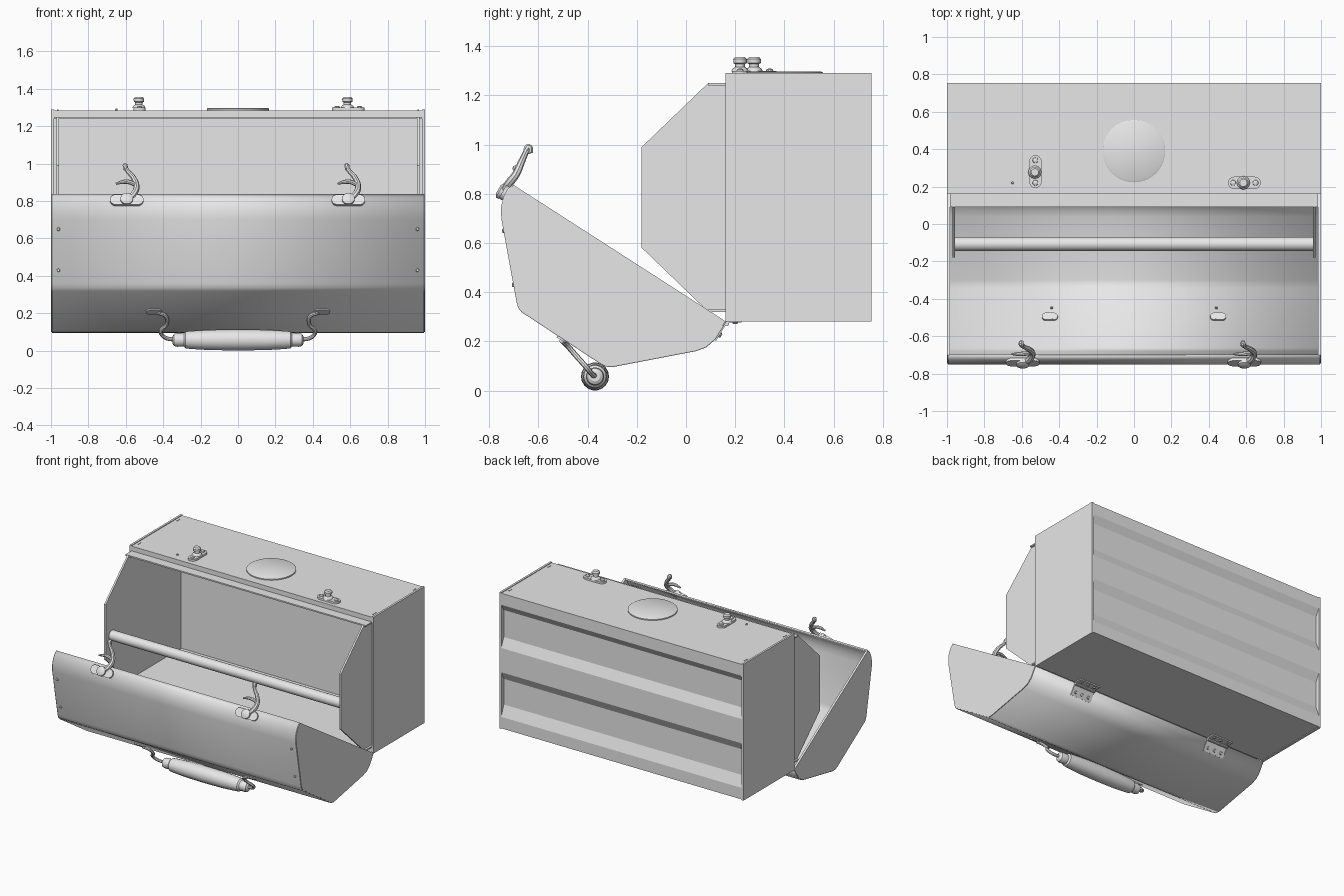
import bpy, bmesh, math
from mathutils import Matrix, Vector

cube = bpy.data.objects.get("Cube")
if cube:
    bpy.data.objects.remove(cube, do_unlink=True)

steel = bpy.data.materials.new("grey_steel")
steel.use_nodes = True
GREY = (0.8, 0.8, 0.8, 1)
steel.diffuse_color = GREY
for node in steel.node_tree.nodes:
    if node.type == 'BSDF_PRINCIPLED':
        node.inputs["Base Color"].default_value = GREY


def finish(ob, smooth=True):
    """Give an object its colour and shading."""
    if not ob.data.materials:
        ob.data.materials.append(steel)
    bpy.ops.object.select_all(action='DESELECT')
    ob.select_set(True)
    bpy.context.view_layer.objects.active = ob
    if smooth:
        bpy.ops.object.shade_smooth_by_angle(angle=math.radians(32))
    return ob


def add_mesh(name, bm, matrix=None, smooth=True):
    bmesh.ops.recalc_face_normals(bm, faces=bm.faces)
    mesh = bpy.data.meshes.new(name)
    bm.to_mesh(mesh)
    bm.free()
    ob = bpy.data.objects.new(name, mesh)
    bpy.context.collection.objects.link(ob)
    if matrix:
        mesh.transform(matrix)
    return finish(ob, smooth)


def frame(origin, u, v):
    """Matrix with local axes u, v and their cross product."""
    u, v = Vector(u).normalized(), Vector(v).normalized()
    m = Matrix((u, v, u.cross(v))).transposed().to_4x4()
    m.translation = Vector(origin)
    return m


def prism(name, pts, depth, matrix, smooth=False):
    """Extrude a flat outline along local z."""
    bm = bmesh.new()
    face = bm.faces.new([bm.verts.new((a, b, 0)) for a, b in pts])
    top = bmesh.ops.extrude_face_region(bm, geom=[face])["geom"]
    bmesh.ops.translate(bm, vec=(0, 0, depth),
                        verts=[g for g in top if isinstance(g, bmesh.types.BMVert)])
    return add_mesh(name, bm, matrix, smooth)


def along_x(name, pts, x0, x1, smooth=False):
    """Extrude a (y, z) outline from x0 to x1."""
    return prism(name, pts, x1 - x0, frame((x0, 0, 0), (0, 1, 0), (0, 0, 1)), smooth)


def lathe(name, profile, matrix, sides=20):
    """Spin (radius, height) pairs around local z, closed at both ends."""
    bm = bmesh.new()
    rings = [[bm.verts.new((r * math.cos(math.tau * i / sides),
                            r * math.sin(math.tau * i / sides), h))
              for i in range(sides)] for r, h in profile]
    for a, b in zip(rings, rings[1:]):
        for i in range(sides):
            j = (i + 1) % sides
            bm.faces.new((a[i], a[j], b[j], b[i]))
    bm.faces.new(rings[0])
    bm.faces.new(rings[-1])
    return add_mesh(name, bm, matrix)


def pill(length, width, steps=8):
    """Outline of a strip with round ends."""
    r, half = width / 2, (length - width) / 2
    pts = []
    for side in (1, -1):
        for i in range(steps + 1):
            a = -math.pi / 2 + math.pi * i / steps
            pts.append((side * (half + r * math.cos(a)), side * r * math.sin(a)))
    return pts


def tube(name, pts, radius, radii=None):
    """Smooth round bar through points, with optional taper."""
    cu = bpy.data.curves.new(name, 'CURVE')
    cu.dimensions = '3D'
    cu.bevel_depth, cu.bevel_resolution, cu.use_fill_caps = radius, 2, True
    sp = cu.splines.new('BEZIER')
    sp.bezier_points.add(len(pts) - 1)
    sp.resolution_u = 6
    for i, (bp, p) in enumerate(zip(sp.bezier_points, pts)):
        bp.co = p
        bp.handle_left_type = bp.handle_right_type = 'AUTO'
        bp.radius = radii[i] if radii else 1
    ob = bpy.data.objects.new(name, cu)
    bpy.context.collection.objects.link(ob)
    finish(ob, False)
    bpy.ops.object.convert(target='MESH')
    return finish(bpy.context.view_layer.objects.active)


# Case shell: folded sheet with pressed back panel and a front lip
outer = [(.16, 1.285), (.755, 1.285), (.755, 1.2), (.725, 1.15), (.725, .95),
         (.755, .88), (.755, .7), (.725, .64), (.725, .45), (.755, .37),
         (.755, .285), (.16, .285)]
inner = [(.16, .32), (.09, .32), (.09, .33), (.7, .33),
         (.7, 1.24), (.09, 1.24), (.09, 1.25), (.16, 1.25)]
along_x("case_shell", outer + inner, -.985, .985)

# Case ends, and shaped inner side panels
end_outline = [(.16, .28), (.755, .28), (.755, 1.29), (.16, 1.29)]
panel_outline = [(.71, .32), (.09, .32), (-.18, .58), (-.18, .99), (.09, 1.25), (.71, 1.25)]
for side, tag in ((1, "left"), (-1, "right")):
    along_x("case_end_" + tag, end_outline, side * .985, side * 1.0)
    along_x("side_panel_" + tag, panel_outline, side * .957, side * .97)
    # Small slots on the top corners
    for y in (.22, .68):
        prism("corner_slot", pill(.04, .008, 3), .003,
              frame((side * .965, y, 1.285), (0, 1, 0), (-1, 0, 0)))

# Cross bar between the side panels
lathe("cross_bar", [(.037, -.96), (.037, .96)], frame((0, -.107, .735), (0, 1, 0), (0, 0, 1)))

# Lid: rounded sheet with flat ends
lid = [(-.70, .835), (-.722, .815), (-.738, .785), (-.747, .745), (-.746, .70),
       (-.684, .36), (-.678, .338), (-.665, .322), (-.345, .112), (-.325, .102),
       (-.30, .10), (.04, .165), (.08, .18), (.115, .21), (.16, .282)]
bm = bmesh.new()
rows = [[bm.verts.new((x, y, z)) for x in (-.995, .995)] for y, z in lid]
for a, b in zip(rows, rows[1:]):
    bm.faces.new((a[0], a[1], b[1], b[0]))
sheet = add_mesh("lid_sheet", bm)
solid = sheet.modifiers.new("thickness", 'SOLIDIFY')
solid.thickness, solid.offset = .01, 0
for side, tag in ((1, "left"), (-1, "right")):
    along_x("lid_end_" + tag, lid, side * .985, side * 1.0)
    # Rivets on the lid face
    for z in (.43, .65):
        y = -.746 + (.70 - z) * .182
        lathe("lid_rivet", [(.01, 0), (.007, .008)],
              frame((side * .96, y - .003, z), (1, 0, 0), (0, 0, 1)), 8)

# Round badge plate on the top
top = frame((0, .39, 1.285), (1, 0, 0), (0, 1, 0))
lathe("round_plate", [(.167, 0), (.167, .008), (.16, .012)], top, 40)
lathe("top_rivet", [(.007, 0), (.005, .009)], frame((-.65, .22, 1.285), (1, 0, 0), (0, 1, 0)), 8)

# Catches on the top: plate, post, head and two screws
for cx, cy, kx, ky, axis in ((-.527, .28, -.53, .277, (0, 1, 0)), (.59, .22, .585, .22, (1, 0, 0))):
    u = Vector(axis)
    v = Vector((-u.y, u.x, 0))
    m = frame((cx, cy, 1.285), u, v)
    prism("catch_plate", pill(.175, .066), .014, m)
    lathe("catch_post", [(.036, .012), (.03, .024), (.02, .03), (.02, .042), (.027, .046),
                         (.028, .062), (.02, .071)], frame((kx, ky, 1.285), u, v), 12)
    for s in (-1, 1):
        lathe("catch_screw", [(.016, .012), (.014, .02), (.006, .024)],
              m @ Matrix.Translation((s * .06, 0, 0)), 10)

# Latches on the lid edge: mounting plate, pivot, arm, hooked tip and finger tab
for cx in (-.595, .59):
    m = frame((cx, -.732, .80), (1, 0, 0), (0, .5, .866))
    prism("latch_plate", pill(.18, .062), .016, m)
    lathe("latch_pivot", [(.034, .014), (.034, .028), (.02, .036)], m, 14)

    def on_arm(dx, z, lift=0):
        return (cx + dx, -.727 + (z - .8) * .45 - lift, z)
    tube("latch_arm", [on_arm(0, .80, .015), on_arm(.04, .84, .012), on_arm(.052, .88),
                       on_arm(.035, .925), on_arm(.005, .96), on_arm(-.005, .975)],
         .016, [1.1, 1.1, 1, .9, .75, .75])
    tube("latch_hook", [on_arm(-.005, .97), (cx - .008, -.64, .988), (cx - .005, -.632, .965)],
         .013, [1, 1.1, .8])
    tube("latch_tab", [on_arm(.05, .885), on_arm(.01, .902, .012), on_arm(-.02, .902, .014),
                       on_arm(-.058, .892, .01)], .011, [1, 1.1, 1, .5])

# Carrying handle: turned grip with bent wire arms and brackets
half = [(.02, .35), (.033, .342), (.037, .325), (.036, .29), (.046, .28), (.049, .25), (.055, .15)]
grip = [(r, -h) for r, h in half] + [(.057, 0)] + [(r, h) for r, h in reversed(half)]
lathe("handle_grip", grip, frame((0, -.37, .057), (0, 1, 0), (0, 0, 1)), 18)
for s in (1, -1):
    path = [(.33, -.37, .058), (.39, -.385, .07), (.413, -.41, .10), (.38, -.45, .145),
            (.388, -.485, .185), (.43, -.505, .203)]
    tube("handle_wire", [(s * x, y, z) for x, y, z in path], .011)
    m = frame((s * .45, -.50, .216), (1, 0, 0), (0, -.84, .54)) @ Matrix.Rotation(math.pi, 4, 'X')
    prism("handle_bracket", pill(.085, .045), .014, m)
    prism("handle_bracket_under", pill(.085, .045), -.014, m)
    # Bracket rivets inside the lid
    for y, z in ((-.45, .184), (-.51, .223)):
        lathe("bracket_rivet", [(.008, 0), (.006, .014)],
              frame((s * .44, y, z), (1, 0, 0), (0, .84, -.54)), 8)

# Hinges: knuckle, case leaf, lid leaf and screws
for cx in (-.59, .57):
    lathe("hinge_knuckle", [(.011, -.085), (.011, .085)],
          frame((cx, .165, .272), (0, 1, 0), (0, 0, 1)), 10)
    along_x("case_leaf", [(.165, .276), (.225, .276), (.225, .286), (.165, .286)],
            cx - .085, cx + .085)
    along_x("lid_leaf", [(.165, .272), (.122, .202), (.113, .208), (.155, .28)],
            cx - .085, cx + .085)
    for dx in (-.055, 0, .055):
        lathe("hinge_screw", [(.012, 0), (.008, .007)],
              frame((cx + dx, .2, .277), (1, 0, 0), (0, -1, 0)), 8)
        lathe("lid_hinge_screw", [(.012, 0), (.008, .008)],
              frame((cx + dx, .137, .226), (1, 0, 0), (0, -.52, -.85)), 8)
